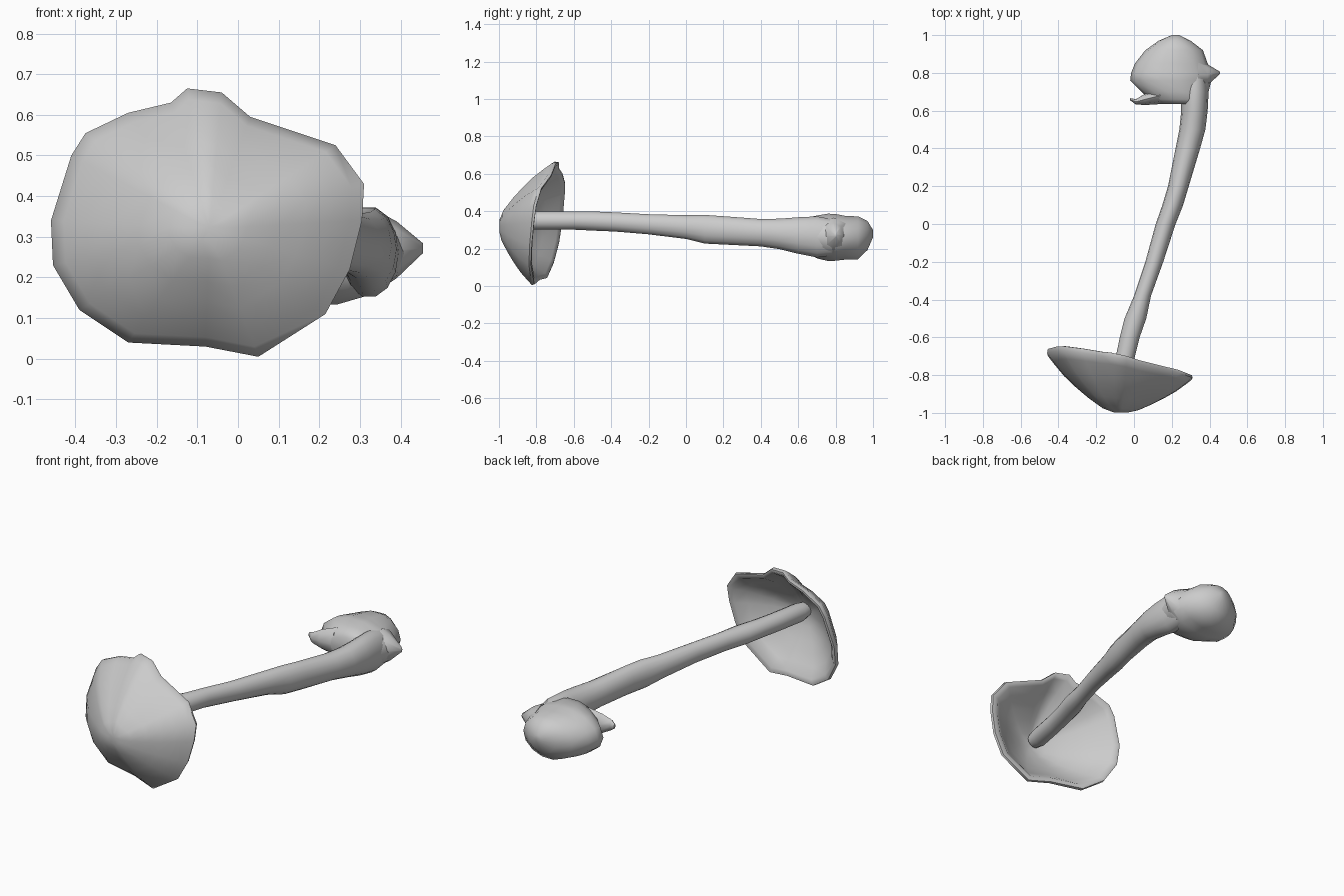
import bpy, bmesh, math
from mathutils import Vector

if "Cube" in bpy.data.objects:
    bpy.data.objects.remove(bpy.data.objects["Cube"])


def loft(name, rings, angle=60):
    """Skin a list of equal-length point rings and close both ends with a fan."""
    bm = bmesh.new()
    rows = [[bm.verts.new(p) for p in r] for r in rings]
    n = len(rows[0])
    for a, b in zip(rows, rows[1:]):
        for i in range(n):
            j = (i + 1) % n
            bm.faces.new((a[i], a[j], b[j], b[i]))
    for row, ring in ((rows[0], rings[0]), (rows[-1], rings[-1])):
        mid = bm.verts.new(sum((Vector(p) for p in ring), Vector()) / n)
        for i in range(n):
            bm.faces.new((row[i], row[(i + 1) % n], mid))
    bmesh.ops.recalc_face_normals(bm, faces=bm.faces)
    me = bpy.data.meshes.new(name)
    bm.to_mesh(me)
    bm.free()
    ob = bpy.data.objects.new(name, me)
    bpy.context.collection.objects.link(ob)
    bpy.ops.object.select_all(action='DESELECT')
    ob.select_set(True)
    bpy.context.view_layer.objects.active = ob
    bpy.ops.object.shade_smooth_by_angle(angle=math.radians(angle))
    return ob


def section(y, x0, x1, z0, z1, n=14):
    """Ellipse across y filling the given x and z limits."""
    return [((x0 + x1) / 2 + (x1 - x0) / 2 * math.cos(2 * math.pi * i / n), y,
             (z0 + z1) / 2 + (z1 - z0) / 2 * math.sin(2 * math.pi * i / n))
            for i in range(n)]


# Cap: irregular rim outline (x, z) on a tilted plane, domed outside, hollow inside
rim = [(-.46, .34), (-.455, .23), (-.39, .12), (-.27, .04), (-.08, .03),
       (.05, .005), (.215, .11), (.275, .22), (.305, .34), (.31, .43),
       (.24, .525), (.03, .595), (-.04, .655), (-.125, .665), (-.165, .63),
       (-.27, .605), (-.375, .555), (-.41, .5)]
apex = Vector((-.07, -1.0, .32))
# (fraction of radius, fraction of depth, offset inwards)
profile = [(.1, .01, 0), (.25, .08, 0), (.45, .26, 0), (.62, .44, 0), (.78, .63, 0),
           (.92, .84, 0), (1, .97, 0), (.99, 1.04, 0), (.955, 1.04, 0),
           (.9, .88, .03), (.76, .63, .035), (.6, .44, .04), (.43, .27, .04),
           (.22, .1, .045), (.08, .02, .05)]


def cap_point(p, s, f, d):
    x, z = p
    depth = -.75 - .19 * (x + .07) + .14 * (z - .33) - apex.y
    return (apex.x + (x - apex.x) * s, apex.y + depth * f + d,
            apex.z + (z - apex.z) * s)


loft("cap", [[cap_point(p, *row) for p in rim] for row in profile])

# Stem: bent tapering stalk running from inside the cap to the bulb
stem = [(-.93, -.125, -.045, .31, .39), (-.88, -.13, -.03, .30, .40),
        (-.72, -.10, 0, .30, .40), (-.6, -.075, .03, .30, .40),
        (-.5, -.05, .065, .295, .40), (-.38, 0, .09, .29, .395),
        (-.2, .06, .155, .275, .385), (0, .115, .22, .25, .38),
        (.1, .15, .26, .225, .382), (.2, .18, .29, .22, .375),
        (.4, .22, .35, .21, .36), (.5, .24, .378, .195, .362),
        (.6, .25, .39, .17, .37), (.7, .25, .395, .15, .375), (.78, .25, .39, .16, .36)]
loft("stem", [section(*s) for s in stem])

# Bulb: swollen base leaning to one side of the stem
bulb = [(.635, .13, .385, .22, .345), (.66, .08, .39, .17, .37), (.70, .04, .395, .145, .38),
        (.76, -.02, .41, .13, .39), (.80, -.015, .415, .132, .388),
        (.85, .005, .39, .138, .378), (.92, .06, .365, .14, .375),
        (.97, .13, .30, .19, .35), (1.0, .20, .24, .26, .30)]
loft("bulb", [section(*s) for s in bulb])

# Small pointed side knob and torn curl on the bulb


def taper(name, path, n=8):
    """Tube along x: (x, y, z, radius in y, radius in z)."""
    loft(name, [[(x, y + ry * math.cos(2 * math.pi * i / n),
                  z + rz * math.sin(2 * math.pi * i / n)) for i in range(n)]
                for x, y, z, ry, rz in path])


taper("bulb_knob", [(.34, .79, .265, .09, .10), (.39, .79, .268, .055, .07),
                    (.455, .80, .272, .006, .012)])
taper("bulb_curl", [(.14, .68, .28, .045, .08), (.06, .66, .28, .03, .055),
                    (.01, .647, .28, .014, .03), (-.02, .66, .285, .006, .012)])
